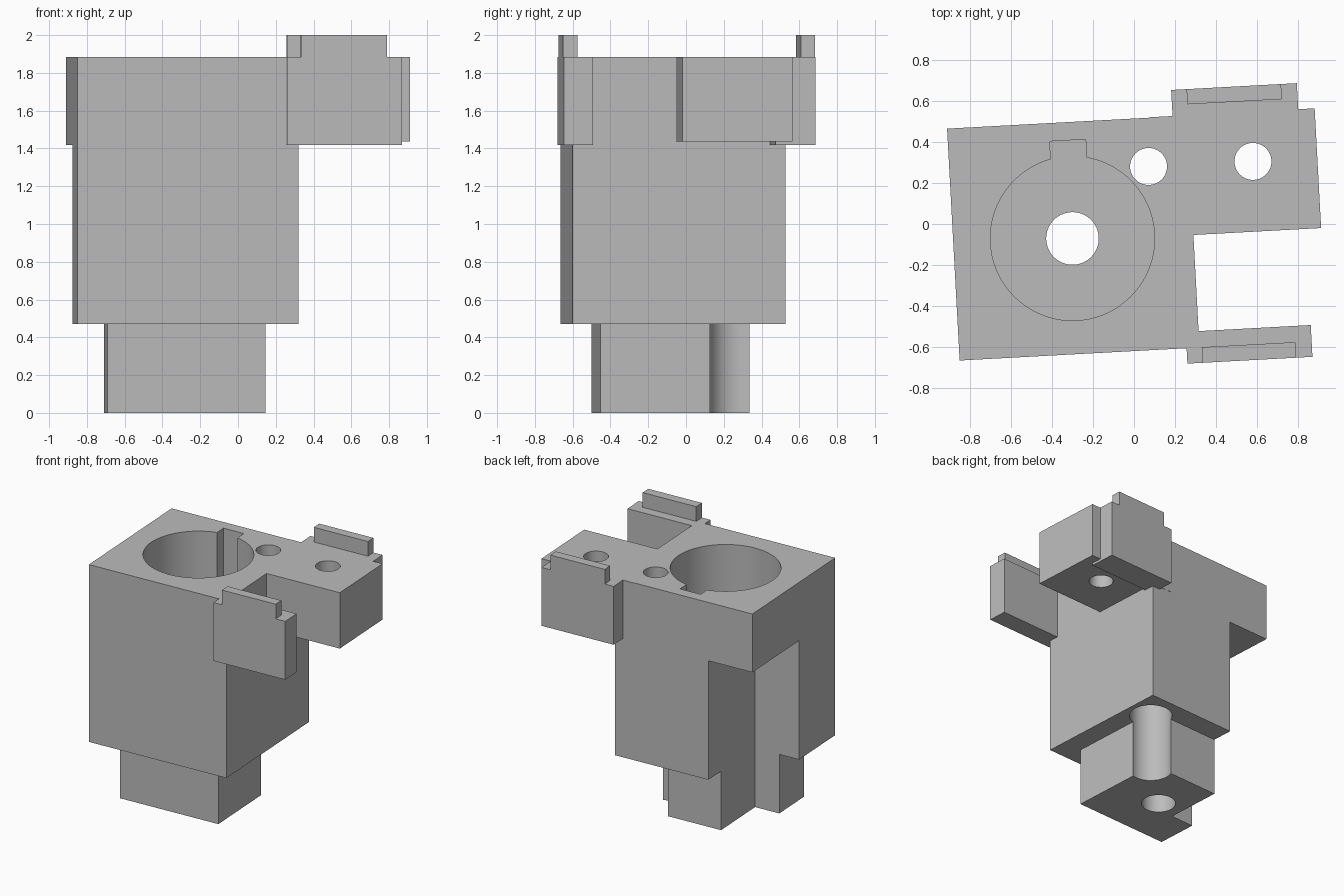
import bpy, bmesh, math
from mathutils import Matrix

if "Cube" in bpy.data.objects:
    bpy.data.objects.remove(bpy.data.objects["Cube"])

TILT = math.radians(3.1)   # whole part is turned slightly about z


def finish(name, bm):
    mesh = bpy.data.meshes.new(name)
    bm.to_mesh(mesh)
    bm.free()
    ob = bpy.data.objects.new(name, mesh)
    bpy.context.collection.objects.link(ob)
    return ob


def box(name, x0, x1, y0, y1, z0, z1):
    bm = bmesh.new()
    bmesh.ops.create_cube(bm, size=1)
    for v in bm.verts:
        v.co = (x1 if v.co.x > 0 else x0,
                y1 if v.co.y > 0 else y0,
                z1 if v.co.z > 0 else z0)
    return finish(name, bm)


def cylinder(name, x, y, r, z0, z1, sides=64):
    bm = bmesh.new()
    bmesh.ops.create_cone(bm, cap_ends=True, segments=sides, radius1=r, radius2=r,
                          depth=z1 - z0,
                          matrix=Matrix.Translation((x, y, (z0 + z1) / 2)))
    return finish(name, bm)


def combine(target, other, operation):
    """Apply a boolean and discard the helper."""
    mod = target.modifiers.new(operation.lower(), 'BOOLEAN')
    mod.operation = operation
    mod.solver = 'EXACT'
    mod.object = other
    bpy.context.view_layer.objects.active = target
    bpy.ops.object.modifier_apply(modifier=mod.name)
    bpy.data.objects.remove(other, do_unlink=True)


TOP, FLANGE, STEP, SHOULDER = 1.883, 1.418, 1.438, 0.47

# main body
housing = box("housing", -0.884, 0.286, -0.618, 0.513, SHOULDER, TOP)

# lower post, side block, front and back arms, raised tabs
solids = [
    box("lower_post", -0.716, 0.12, -0.461, 0.34, 0, SHOULDER + 0.2),
    box("side_block", 0.1, 0.909, -0.069, 0.515, STEP, TOP),
    box("front_arm", 0.223, 0.833, -0.693, -0.538, FLANGE, TOP),
    box("back_arm", 0.216, 0.829, 0.43, 0.642, FLANGE, TOP),
    box("front_tab", 0.297, 0.753, -0.693, -0.617, TOP - 0.1, 2.0),
    box("back_tab", 0.291, 0.752, 0.568, 0.642, TOP - 0.1, 2.0),
]
for s in solids:
    combine(housing, s, 'UNION')

# corner recess, round pocket with keyway, shaft hole, screw holes
FLOOR = 1.432
cutters = [
    box("corner_recess", -1.2, -0.51, -0.125, 0.9, -0.1, FLANGE),
    cylinder("round_pocket", -0.303, -0.054, 0.4, FLOOR, 2.1, 96),
    box("keyway", -0.388, -0.213, 0.2, 0.424, FLOOR, 2.1),
    cylinder("shaft_hole", -0.303, -0.054, 0.128, -0.1, 1.6),
    cylinder("inner_screw_hole", 0.086, 0.276, 0.09, 1.0, 2.1),
    cylinder("screw_access", 0.086, 0.276, 0.16, -0.1, 1.405),
    cylinder("outer_screw_hole", 0.595, 0.273, 0.09, 1.2, 2.1),
]
for c in cutters:
    c.hide_render = True
    combine(housing, c, 'DIFFERENCE')

housing.data.transform(Matrix.Rotation(TILT, 4, 'Z'))

# single plain grey
grey = bpy.data.materials.new("plain_grey")
grey.diffuse_color = (0.5, 0.5, 0.5, 1)
grey.use_nodes = True
grey.node_tree.nodes["Principled BSDF"].inputs["Base Color"].default_value = grey.diffuse_color
housing.data.materials.clear()
housing.data.materials.append(grey)
for p in housing.data.polygons:
    p.material_index = 0

bpy.ops.object.select_all(action='DESELECT')
housing.select_set(True)
bpy.context.view_layer.objects.active = housing
bpy.ops.object.shade_smooth_by_angle(angle=math.radians(30))
